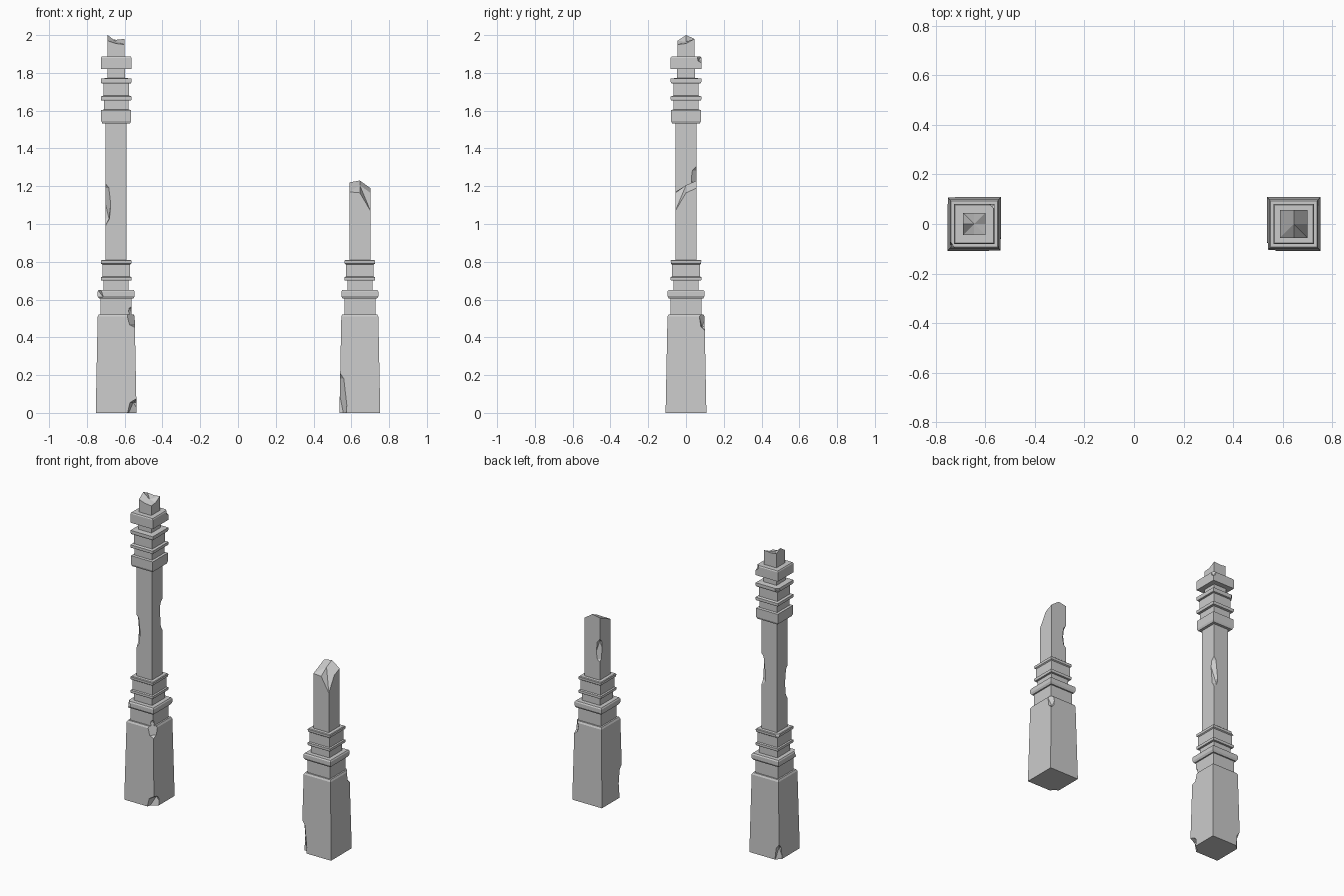
import bpy, bmesh, math, random
from mathutils import Matrix, Vector

if "Cube" in bpy.data.objects:
    bpy.data.objects.remove(bpy.data.objects["Cube"])

random.seed(4)

# (half width, height) steps from the plinth up
LOWER = [(.108, 0), (.098, .51), (.092, .522), (.082, .522), (.082, .605), (.091, .605),
         (.098, .618), (.098, .642), (.093, .65), (.066, .65), (.066, .70), (.079, .70),
         (.081, .705), (.081, .718), (.073, .722), (.073, .785), (.08, .79), (.081, .806),
         (.077, .81), (.056, .81)]
UPPER = [(.056, 1.533), (.074, 1.533), (.079, 1.546), (.079, 1.603), (.065, 1.606), (.065, 1.653),
         (.079, 1.655), (.081, 1.66), (.081, 1.675), (.067, 1.68), (.067, 1.743), (.078, 1.745),
         (.081, 1.753), (.081, 1.77), (.047, 1.773), (.047, 1.82), (.081, 1.82), (.081, 1.88),
         (.077, 1.887), (.045, 1.887)]
# Ring order: front-left, front, front-right, right, back-right, back, back-left, left
RING = [(-1, -1), (0, -1), (1, -1), (1, 0), (1, 1), (0, 1), (-1, 1), (-1, 0)]


def new_object(name, bm, x):
    bmesh.ops.recalc_face_normals(bm, faces=bm.faces)
    mesh = bpy.data.meshes.new(name)
    bm.to_mesh(mesh)
    bm.free()
    ob = bpy.data.objects.new(name, mesh)
    ob.location.x = x
    bpy.context.collection.objects.link(ob)
    return ob


def pillar(name, x, profile, tops, centre, chips):
    # Square stepped post with an uneven broken top
    bm = bmesh.new()
    rings = [[bm.verts.new((sx * w, sy * w, z)) for sx, sy in RING] for w, z in profile]
    w = profile[-1][0]
    rings.append([bm.verts.new((sx * w, sy * w, z)) for (sx, sy), z in zip(RING, tops)])
    for a, b in zip(rings, rings[1:]):
        for i in range(8):
            j = (i + 1) % 8
            bm.faces.new((a[i], a[j], b[j], b[i]))
    bm.faces.new(rings[0][::-1])
    mid = bm.verts.new((0, 0, centre))
    for i in range(8):
        bm.faces.new((rings[-1][i], rings[-1][(i + 1) % 8], mid))
    post = new_object(name, bm, x)

    # Faceted chips bitten out of the corner edges
    bm = bmesh.new()
    for sx, sy, half, leg, z0, z1 in chips:
        r, h = 2.1 * leg, (z1 - z0) / 2 / .75
        pos = Vector((sx * (half + .42 * r), sy * (half + .42 * r), (z0 + z1) / 2))
        m = (Matrix.Translation(pos) @ Matrix.Diagonal((r, r, h, 1))
             @ Matrix.Rotation(random.uniform(0, 6), 4, 'Z'))
        bmesh.ops.create_icosphere(bm, subdivisions=1, radius=1.05, matrix=m)
    cutter = new_object(name + "_chips", bm, x)
    cutter.hide_render = True
    mod = post.modifiers.new("chips", 'BOOLEAN')
    mod.operation, mod.solver, mod.object = 'DIFFERENCE', 'EXACT', cutter
    bpy.context.view_layer.objects.active = post
    bpy.ops.object.modifier_apply(modifier=mod.name)
    bpy.data.objects.remove(cutter)


# Chips: corner signs, half width there, size, bottom, top
pillar("tall_pillar", -.645, LOWER + UPPER,
       [1.97, 1.955, 1.95, 1.955, 1.98, 1.975, 1.98, 2.0], 1.965,
       [(-1, -1, .056, .035, .98, 1.24), (1, 1, .056, .035, 1.08, 1.33),
        (1, -1, .097, .05, .44, .58), (1, -1, .108, .07, -.10, .09),
        (-1, 1, .108, .04, -.12, .12), (-1, -1, .098, .035, .60, .67),
        (-1, 1, .08, .025, .785, .83), (-1, 1, .08, .025, 1.735, 1.785),
        (1, 1, .08, .025, 1.85, 1.92)])
pillar("broken_pillar", .645, LOWER,
       [1.17, 1.165, 1.07, 1.165, 1.19, 1.23, 1.22, 1.195], 1.205,
       [(-1, -1, .105, .045, -.12, .25), (1, 1, .098, .035, .43, .57),
        (-1, 1, .056, .033, .91, 1.09)])
